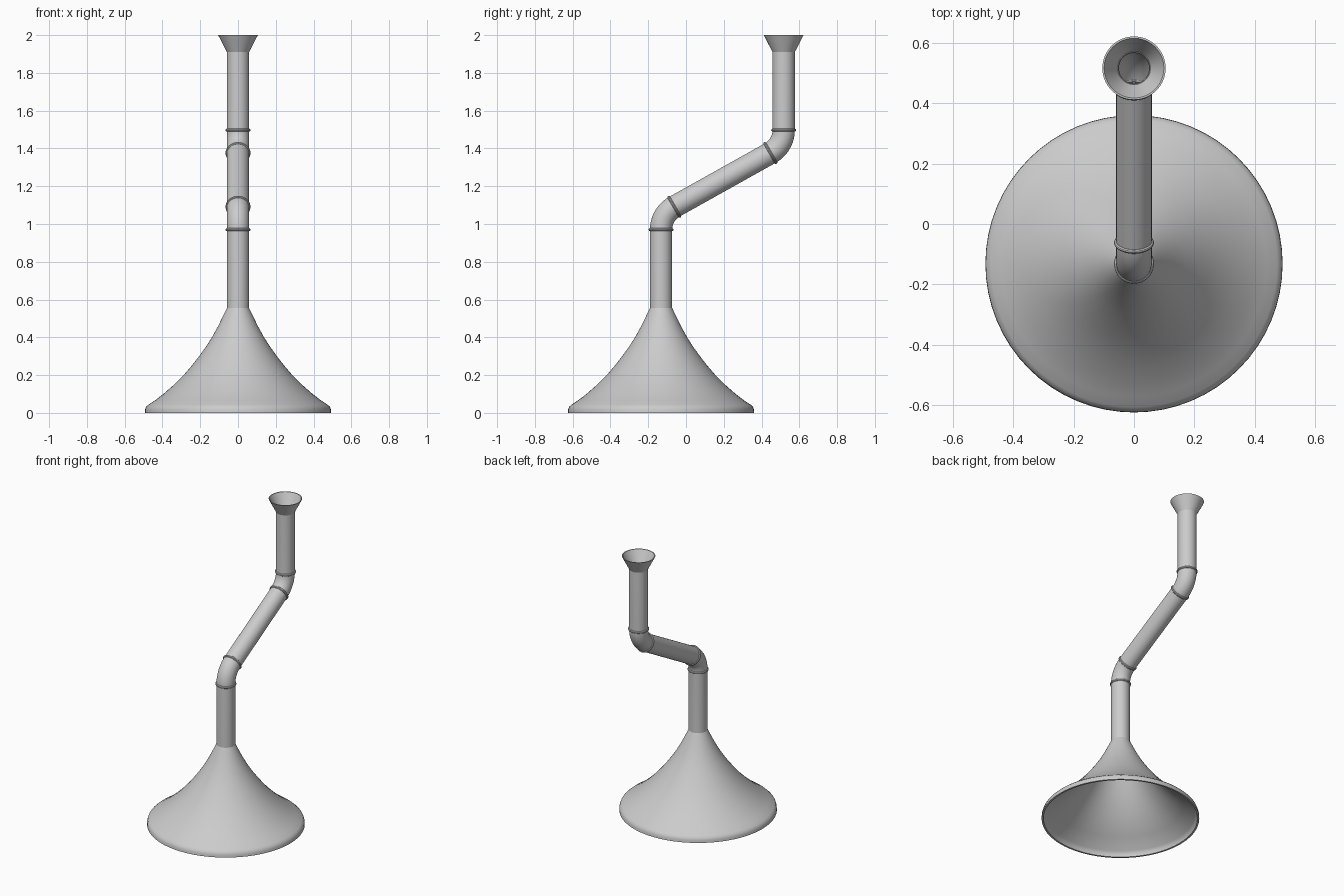
import bpy, bmesh, math

if "Cube" in bpy.data.objects:
    bpy.data.objects.remove(bpy.data.objects["Cube"])

SIDES = 64
Y0, Y1 = -0.132, 0.517      # axis of lower and upper pipe
R_OUT, R_IN = 0.059, 0.052  # pipe wall
BEND = 0.14                 # elbow radius
TURN = math.radians(60)
Z_LOW, Z_HIGH = 0.97, 1.497


def loft(name, sections):
    """Closed skin through circles given as (y, z, tilt, radius)."""
    bm = bmesh.new()
    loops = []
    for y, z, a, r in sections:
        loop = []
        for i in range(SIDES):
            t = 2 * math.pi * i / SIDES
            s = r * math.sin(t)
            loop.append(bm.verts.new((r * math.cos(t), y + s * math.cos(a), z - s * math.sin(a))))
        loops.append(loop)
    for k, la in enumerate(loops):
        lb = loops[(k + 1) % len(loops)]
        for i in range(SIDES):
            j = (i + 1) % SIDES
            bm.faces.new((la[i], la[j], lb[j], lb[i]))
    bmesh.ops.recalc_face_normals(bm, faces=bm.faces)
    me = bpy.data.meshes.new(name)
    bm.to_mesh(me)
    bm.free()
    ob = bpy.data.objects.new(name, me)
    bpy.context.collection.objects.link(ob)
    bpy.ops.object.select_all(action='DESELECT')
    ob.select_set(True)
    bpy.context.view_layer.objects.active = ob
    bpy.ops.object.shade_smooth_by_angle(angle=math.radians(35))
    return ob


# hollow flared bell
outer = [(0.059, 0.555), (0.082, 0.507), (0.105, 0.46), (0.138, 0.40), (0.170, 0.35),
         (0.206, 0.30), (0.245, 0.25), (0.288, 0.20), (0.338, 0.15), (0.395, 0.10),
         (0.440, 0.066), (0.475, 0.043), (0.487, 0.032), (0.492, 0.018), (0.493, 0.0)]
inner = [(0.481, 0.0), (0.478, 0.018), (0.465, 0.034), (0.388, 0.09), (0.330, 0.14),
         (0.280, 0.19), (0.237, 0.24), (0.198, 0.29), (0.130, 0.39), (0.097, 0.45), (0.052, 0.54)]
loft("bell", [(Y0, z, 0, r) for r, z in outer + inner])

# bent hollow pipe: riser, elbow, sloped run, elbow, riser
path = [(Y0, 0.54, 0)]
for k in range(13):
    a = TURN * k / 12
    path.append((Y0 + BEND * (1 - math.cos(a)), Z_LOW + BEND * math.sin(a), a))
for k in range(12, -1, -1):
    a = TURN * k / 12
    path.append((Y1 - BEND * (1 - math.cos(a)), Z_HIGH - BEND * math.sin(a), a))
path.append((Y1, 1.915, 0))
loft("pipe", [p + (R_OUT,) for p in path] + [p + (R_IN,) for p in reversed(path)])

# joint rings at both ends of each elbow
for n, idx in enumerate((1, 13, 14, 26)):
    y, z, a = path[idx]
    secs = []
    for k in range(10):
        t = 2 * math.pi * k / 10
        d = 0.008 * math.sin(t)
        secs.append((y + d * math.sin(a), z + d * math.cos(a), a, 0.058 + 0.008 * math.cos(t)))
    loft(f"joint_ring_{n + 1}", secs)

# conical mouthpiece
cone = [(R_OUT, 1.91), (0.105, 2.0), (0.099, 2.0), (R_IN, 1.91)]
loft("mouthpiece", [(Y1, z, 0, r) for r, z in cone])
